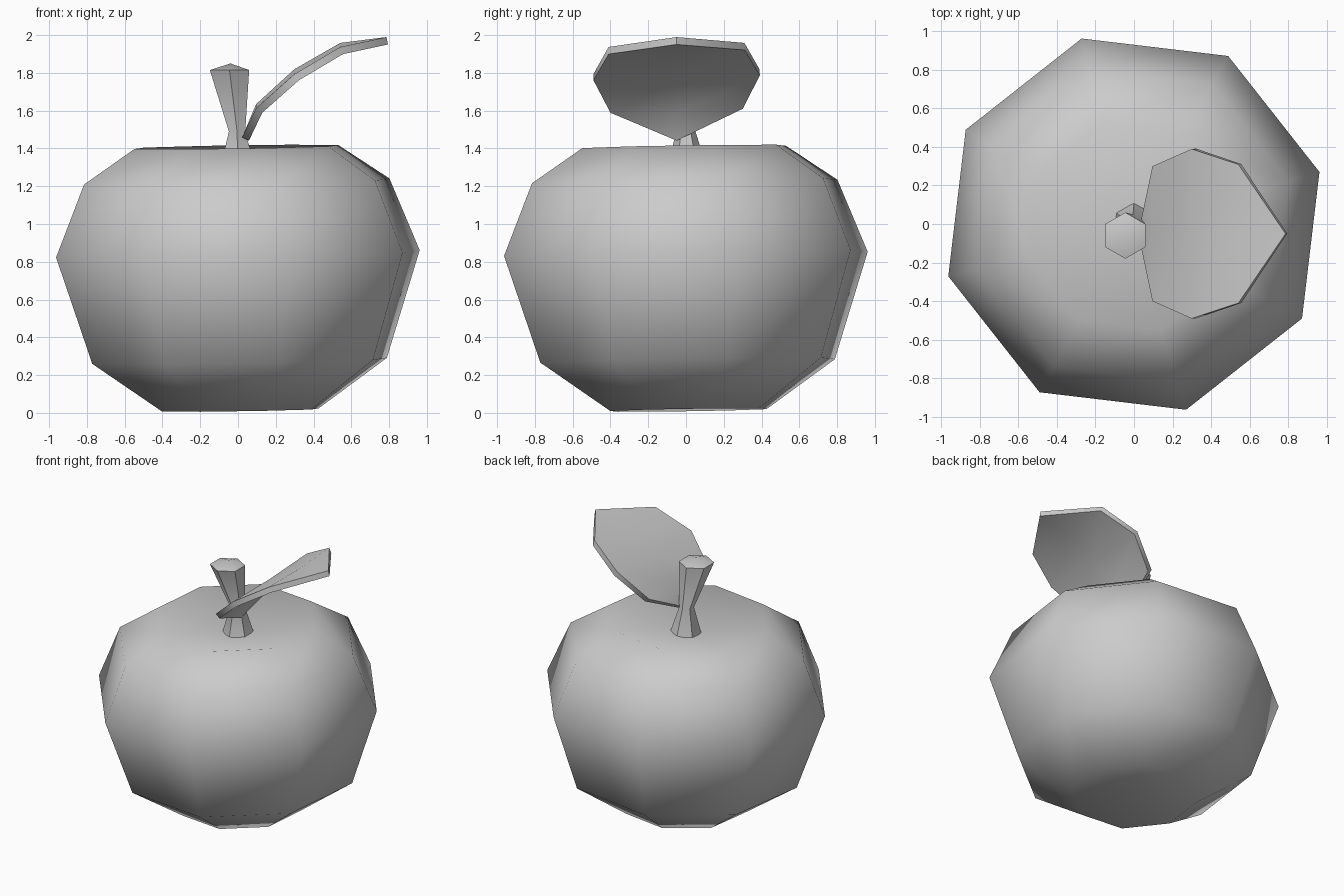
import bpy
import bmesh
from math import cos, sin, pi, radians
from mathutils import Matrix, Vector

if "Cube" in bpy.data.objects:
    bpy.data.objects.remove(bpy.data.objects["Cube"])

# One plain grey for everything
grey = bpy.data.materials.new("soft_grey")
grey.use_nodes = True
grey.diffuse_color = (0.6, 0.6, 0.6, 1)
grey.node_tree.nodes["Principled BSDF"].inputs["Base Color"].default_value = grey.diffuse_color


def finish(bm, name, angle):
    """Turn a bmesh into a smooth shaded object."""
    bmesh.ops.recalc_face_normals(bm, faces=bm.faces)
    mesh = bpy.data.meshes.new(name)
    bm.to_mesh(mesh)
    bm.free()
    mesh.materials.append(grey)
    obj = bpy.data.objects.new(name, mesh)
    bpy.context.collection.objects.link(obj)
    bpy.ops.object.select_all(action="DESELECT")
    obj.select_set(True)
    bpy.context.view_layer.objects.active = obj
    bpy.ops.object.shade_smooth_by_angle(angle=radians(angle))
    return obj


def loft(bm, bottom, rings, top, sides, turn):
    """Join rings of (centre, radius) and close both ends with a pole."""
    loops = []
    for (x, y, z), r in rings:
        loops.append([bm.verts.new((x + r * cos(turn + 2 * pi * i / sides),
                                    y + r * sin(turn + 2 * pi * i / sides), z))
                      for i in range(sides)])
    poles = bm.verts.new(bottom), bm.verts.new(top)
    for i in range(sides):
        j = (i + 1) % sides
        for a, b in zip(loops, loops[1:]):
            bm.faces.new((a[i], a[j], b[j], b[i]))
        bm.faces.new((poles[0], loops[0][j], loops[0][i]))
        bm.faces.new((poles[1], loops[-1][i], loops[-1][j]))


# Fruit body: eight sides, dimpled at both poles, leaning very slightly
bm = bmesh.new()
profile = [(0.43, 0.015), (0.81, 0.275), (1.0, 0.842), (0.84, 1.225), (0.56, 1.408)]
loft(bm, (0, 0, 0.1), [((0, 0, z), r) for r, z in profile], (0, 0, 1.28), 8, radians(15.7))
lean = Matrix.Rotation(radians(-0.9), 4, "Y") @ Matrix.Rotation(radians(0.9), 4, "X")
bmesh.ops.rotate(bm, cent=(0, 0, 0.8), matrix=lean, verts=bm.verts)
finish(bm, "fruit_body", 180)

# Stem: narrow waist, flared and bent top
bm = bmesh.new()
stem = [((0, 0.005, 1.27), 0.115), ((-0.005, 0, 1.49), 0.05), ((-0.045, -0.06, 1.815), 0.12)]
loft(bm, (0, 0, 1.25), stem, (-0.04, -0.055, 1.85), 6, radians(30))
finish(bm, "stem", 50)

# Leaf: rows of (x, z, half width) along an arching midrib, pointed at both ends
bm = bmesh.new()
rows = [(0.04, 1.46, 0), (0.11, 1.61, 0.35), (0.31, 1.79, 0.44), (0.55, 1.93, 0.36), (0.79, 1.98, 0)]
grid = []
for x, z, w in rows:
    grid.append([bm.verts.new((x, -0.05 + s * w, z + 0.03 * s * w - 0.01 * (s == 0)))
                 for s in ((-1, 0, 1) if w else (0,))])
for a, b in zip(grid, grid[1:]):
    for k in range(2):
        quad = [*(a[k:k + 2] if len(a) > 1 else a), *reversed(b[k:k + 2] if len(b) > 1 else b)]
        bm.faces.new(quad)
# Thickness: an offset copy joined along the rim
bmesh.ops.recalc_face_normals(bm, faces=bm.faces)
bm.normal_update()
for v in bm.verts:
    v.co += v.normal * 0.02 * (1 if v.normal.z > 0 else -1)
bmesh.ops.solidify(bm, geom=bm.faces[:], thickness=0.04)
finish(bm, "leaf", 50)
